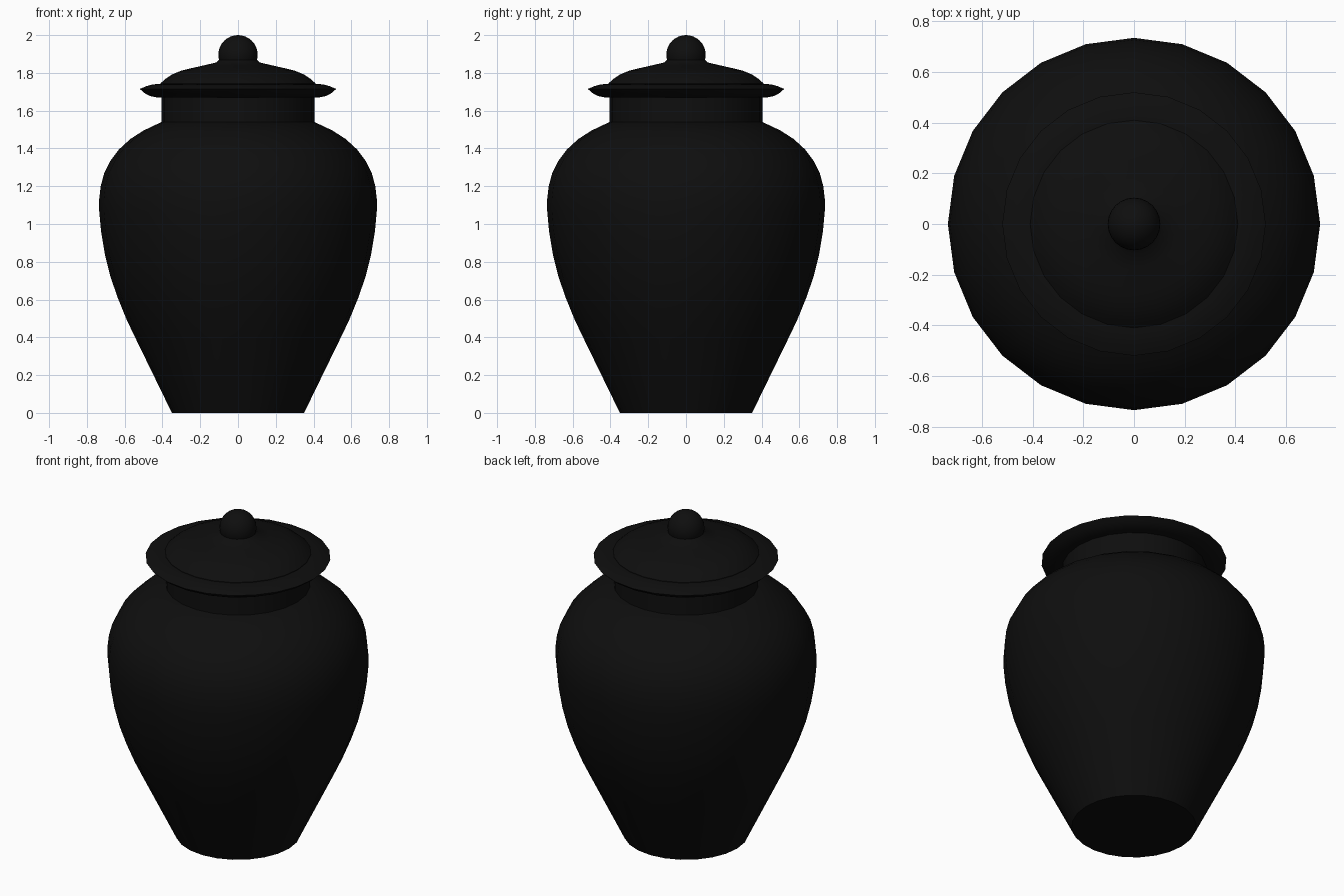
import bpy, bmesh, math

if "Cube" in bpy.data.objects:
    bpy.data.objects.remove(bpy.data.objects["Cube"], do_unlink=True)

# Single glossy black glaze
glaze = bpy.data.materials.new("black glaze")
glaze.use_nodes = True
colour = (0.0045, 0.0045, 0.0045, 1)
glaze.diffuse_color = colour
glaze.node_tree.nodes["Principled BSDF"].inputs["Base Color"].default_value = colour


def lathe(name, profile, sides=24, closed=False, angle=35):
    """Spin (radius, height) points about z; open profiles get flat end caps."""
    bm = bmesh.new()
    rings = []
    for r, z in profile:
        rings.append([bm.verts.new((r * math.cos(2 * math.pi * i / sides),
                                    r * math.sin(2 * math.pi * i / sides), z))
                      for i in range(sides)])
    pairs = list(zip(rings, rings[1:]))
    if closed:
        pairs.append((rings[-1], rings[0]))
    else:
        bm.faces.new(rings[0][::-1])
        bm.faces.new(rings[-1])
    for low, high in pairs:
        for i in range(sides):
            j = (i + 1) % sides
            bm.faces.new((low[i], low[j], high[j], high[i]))
    bmesh.ops.recalc_face_normals(bm, faces=bm.faces)
    mesh = bpy.data.meshes.new(name)
    bm.to_mesh(mesh)
    bm.free()
    mesh.materials.append(glaze)
    ob = bpy.data.objects.new(name, mesh)
    bpy.context.collection.objects.link(ob)
    bpy.ops.object.select_all(action='DESELECT')
    ob.select_set(True)
    bpy.context.view_layer.objects.active = ob
    bpy.ops.object.shade_smooth_by_angle(angle=math.radians(angle))
    return ob


# Body: straight taper rising into a full shoulder
lathe("body", [(0.35, 0), (0.445, 0.195), (0.54, 0.39), (0.588, 0.49),
               (0.637, 0.61), (0.675, 0.72), (0.705, 0.84), (0.725, 0.96),
               (0.735, 1.07), (0.735, 1.13), (0.727, 1.2), (0.708, 1.27),
               (0.675, 1.335), (0.63, 1.395), (0.57, 1.45), (0.50, 1.495),
               (0.405, 1.54)])

# Straight neck
lathe("neck", [(0.405, 1.53), (0.405, 1.70)])

# Flared lid rim with a pointed edge
lathe("lid_rim", [(0.36, 1.67), (0.43, 1.67), (0.465, 1.677), (0.495, 1.693),
                  (0.52, 1.715), (0.487, 1.729), (0.455, 1.738),
                  (0.42, 1.742), (0.36, 1.742)], closed=True)

# Domed lid
lathe("lid_dome", [(0.41, 1.70), (0.41, 1.745), (0.383, 1.769), (0.348, 1.792),
                   (0.30, 1.812), (0.255, 1.823), (0.18, 1.84), (0.115, 1.855),
                   (0.105, 1.866), (0.09, 1.872)])

# Round knob
bpy.ops.mesh.primitive_uv_sphere_add(segments=24, ring_count=16, radius=0.104,
                                     location=(0, 0, 1.896))
knob = bpy.context.object
knob.name = "lid_knob"
knob.data.materials.append(glaze)
bpy.ops.object.shade_smooth_by_angle(angle=math.radians(35))
